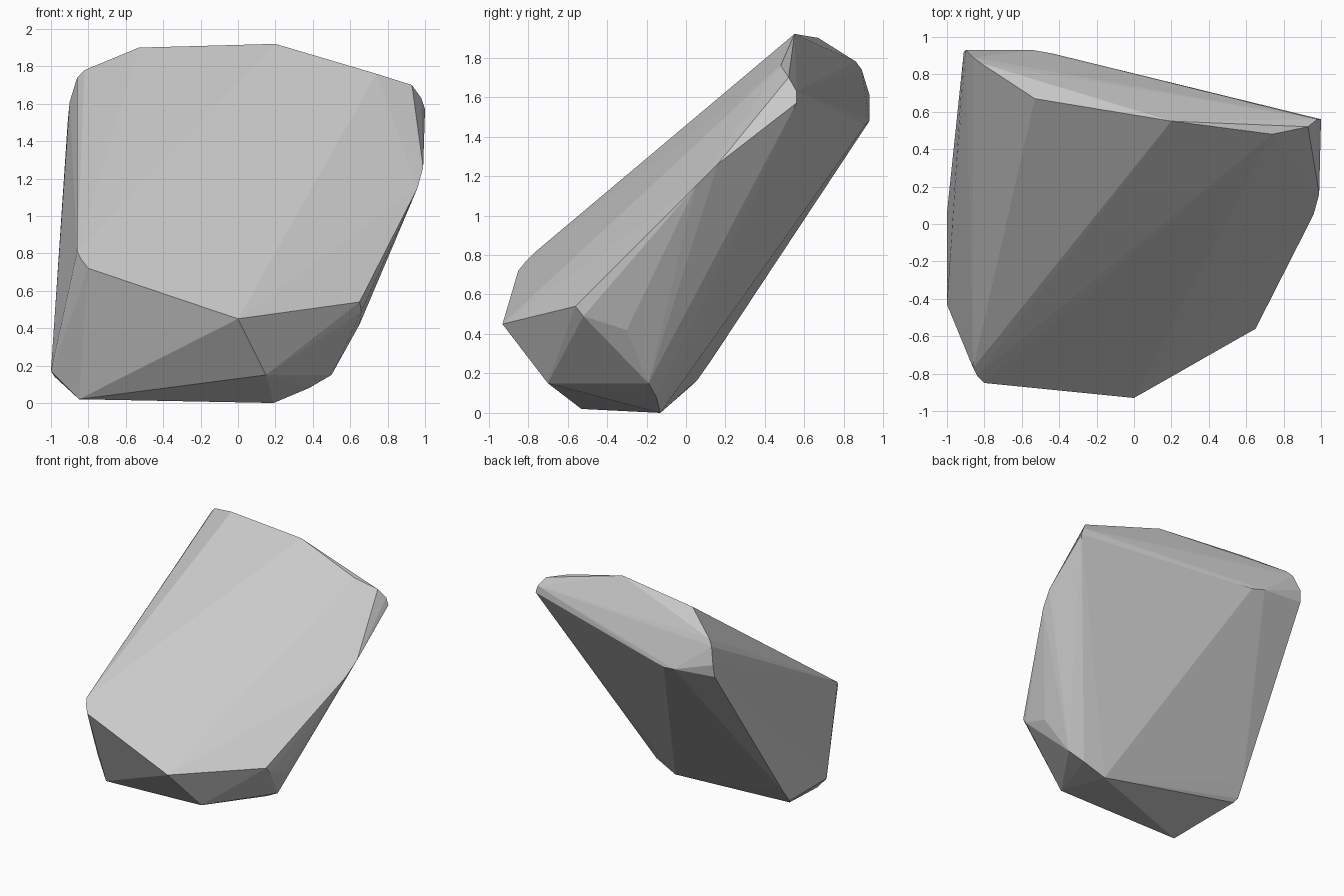
import bpy, bmesh

# Corner points of the boulder, grouped by region
front_rim = [(0, -.93, .45), (-.8, -.85, .72), (-.84, -.81, .77), (-.86, -.77, .81),
             (.65, -.56, .54), (.66, -.52, .49), (.65, -.30, .42)]
foot = [(.19, -.13, 0), (-.85, -.53, .02), (.15, -.70, .15),
        (.5, -.19, .15), (.38, -.15, .08)]
left_side = [(-1, -.43, .17), (-1, .06, .17), (-.99, .13, .27), (-.98, .03, .14)]
crown = [(-.53, .67, 1.9), (-.3, .59, 1.865), (-.08, .55, 1.865), (.2, .55, 1.92),
         (.74, .48, 1.76), (.93, .52, 1.7)]
right_side = [(.98, .56, 1.63), (1, .56, 1.57), (.99, .16, 1.26), (.96, .05, 1.15)]
back_rim = [(-.82, .86, 1.78), (-.86, .89, 1.74), (-.9, .93, 1.61), (-.91, .92, 1.51),
            (-.54, .93, 1.48), (-.43, .91, 1.46)]

# Boulder: the convex hull of all corners, flat shaded
bm = bmesh.new()
for p in front_rim + foot + left_side + crown + right_side + back_rim:
    bm.verts.new(p)
res = bmesh.ops.convex_hull(bm, input=bm.verts)
loose = [v for v in bm.verts if not v.link_faces]
bmesh.ops.delete(bm, geom=loose, context='VERTS')
bmesh.ops.recalc_face_normals(bm, faces=bm.faces)
mesh = bpy.data.meshes.new("boulder")
bm.to_mesh(mesh)
bm.free()
bpy.context.collection.objects.link(bpy.data.objects.new("boulder", mesh))
